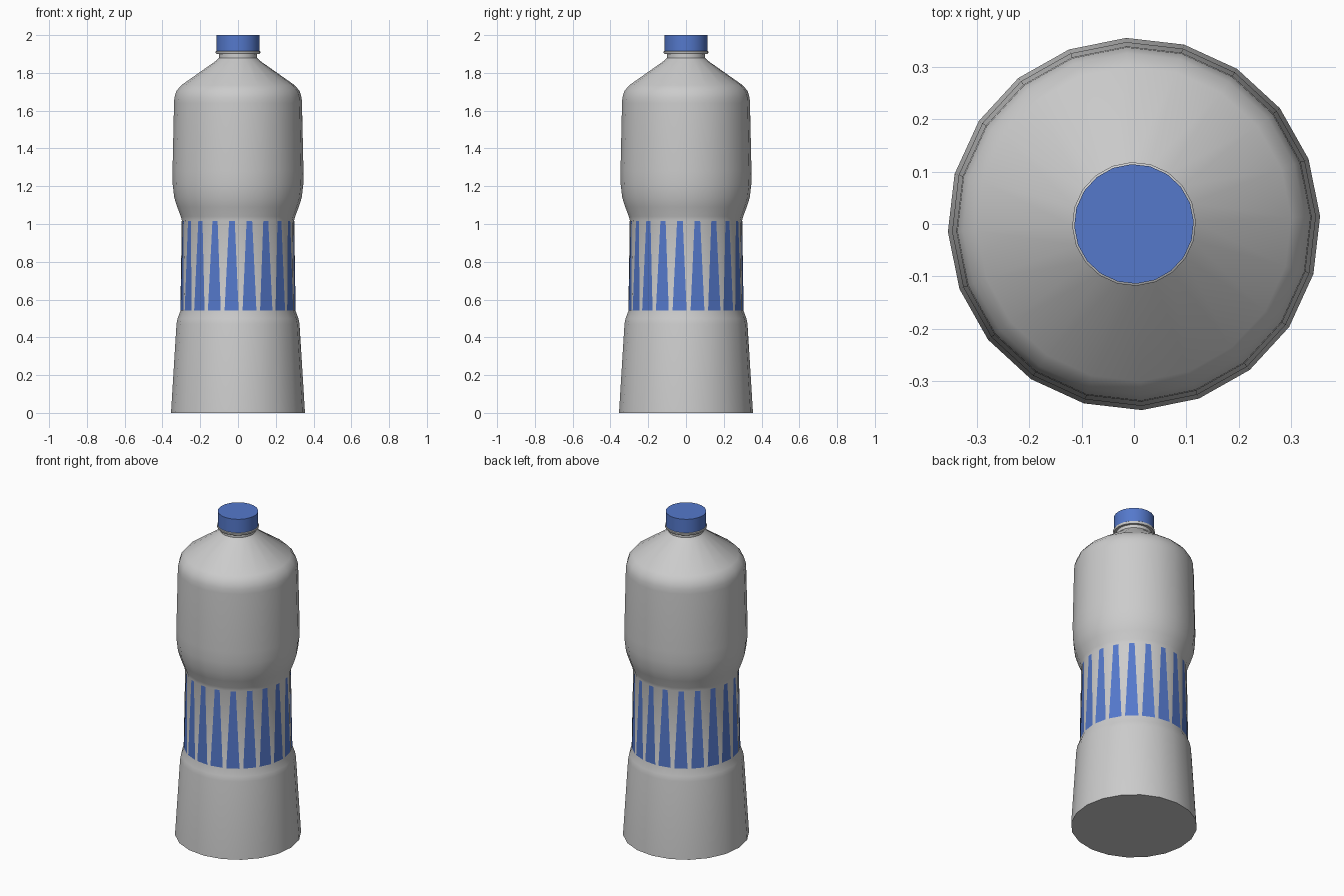
import bpy, bmesh
from math import cos, sin, tau, radians

if "Cube" in bpy.data.objects:
    bpy.data.objects.remove(bpy.data.objects["Cube"])

SIDES = 20
OFFSET = radians(2.4)   # rotation of the 20-gon


def ring_point(t, r, z):
    """Point on the polygonal cross-section; t counts in sides."""
    i = int(t // 1)
    f = t - i
    a, b = (OFFSET + tau * k / SIDES for k in (i, i + 1))
    return (r * (cos(a) * (1 - f) + cos(b) * f),
            r * (sin(a) * (1 - f) + sin(b) * f), z)


def finish(name, bm, mat=None, smooth=True):
    mesh = bpy.data.meshes.new(name)
    bm.to_mesh(mesh)
    bm.free()
    ob = bpy.data.objects.new(name, mesh)
    bpy.context.collection.objects.link(ob)
    if mat:
        mesh.materials.append(mat)
    if smooth:
        bpy.ops.object.select_all(action='DESELECT')
        ob.select_set(True)
        bpy.context.view_layer.objects.active = ob
        bpy.ops.object.shade_smooth_by_angle(angle=radians(40))
    return ob


def lathe(name, profile, mat=None):
    bm = bmesh.new()
    rings = [[bm.verts.new(ring_point(i, r, z)) for i in range(SIDES)]
             for r, z in profile]
    for lo, hi in zip(rings, rings[1:]):
        for i in range(SIDES):
            j = (i + 1) % SIDES
            bm.faces.new((lo[i], lo[j], hi[j], hi[i]))
    bm.faces.new(rings[0][::-1])
    bm.faces.new(rings[-1])
    return finish(name, bm, mat)


blue = bpy.data.materials.new("blue")
blue.diffuse_color = (0.09, 0.19, 0.6, 1)
blue.use_nodes = True
blue.node_tree.nodes["Principled BSDF"].inputs["Base Color"].default_value = blue.diffuse_color

# Bottle body with waisted grip and neck
lathe("bottle_body", [
    (0.355, 0), (0.326, 0.47), (0.32, 0.50), (0.305, 0.54),
    (0.298, 1.02), (0.303, 1.04), (0.322, 1.09), (0.338, 1.14),
    (0.346, 1.21), (0.347, 1.28), (0.339, 1.64), (0.337, 1.67),
    (0.326, 1.705), (0.30, 1.735), (0.115, 1.865), (0.10, 1.88),
    (0.10, 1.92)])

# Tamper ring and screw cap
lathe("neck_ring", [(0.114, 1.90), (0.118, 1.905), (0.118, 1.913), (0.114, 1.916)])
lathe("cap", [(0.114, 1.914), (0.114, 2.0)], blue)

# Tapered grip stripes, one on each facet
bm = bmesh.new()
for i in range(SIDES):
    corners = [(0.12, 0.307, 0.542), (0.90, 0.307, 0.542),
               (0.68, 0.300, 1.017), (0.36, 0.300, 1.017)]
    bm.faces.new([bm.verts.new(ring_point(i + t, r, z)) for t, r, z in corners])
finish("grip_stripes", bm, blue, smooth=False)
